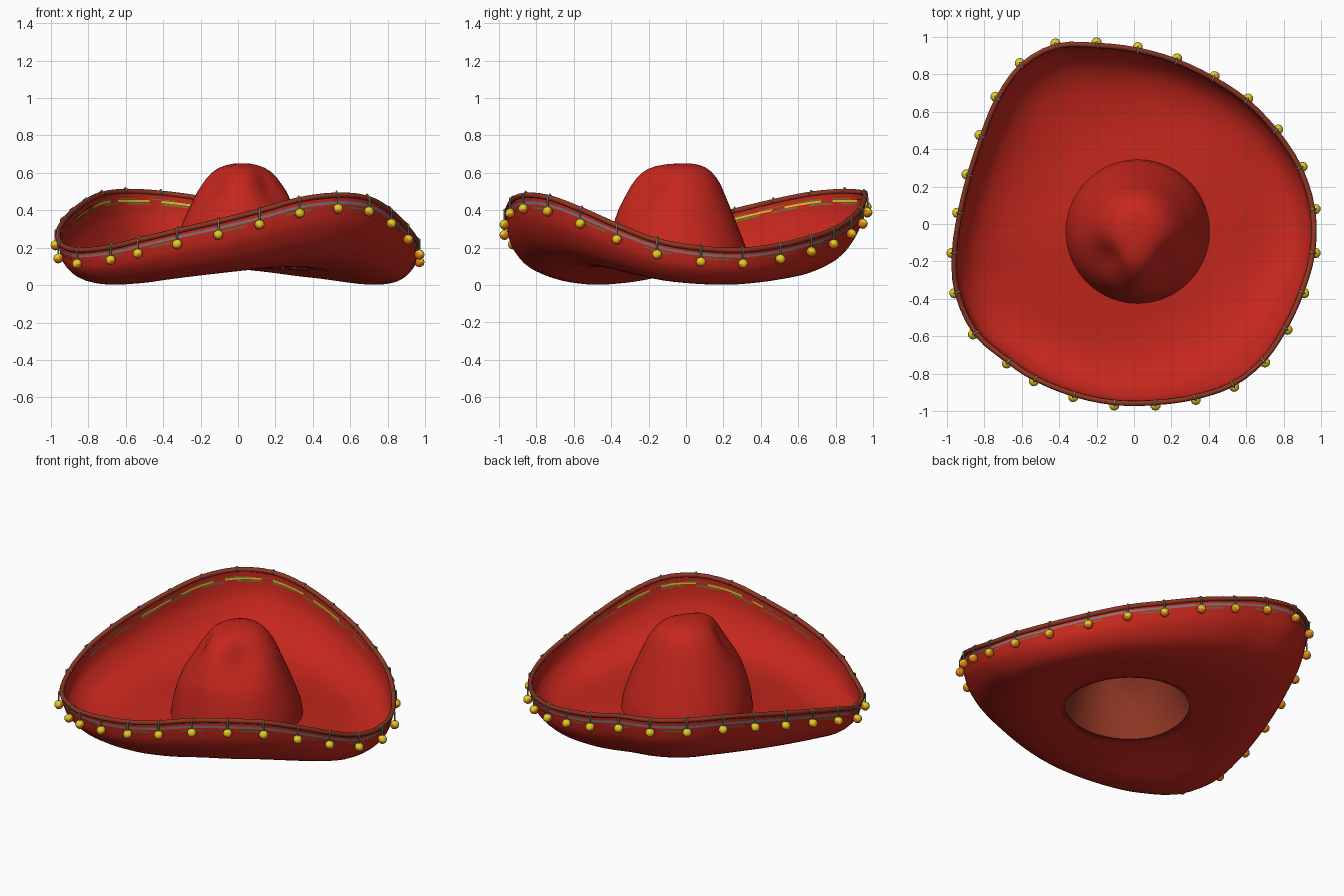
import bpy, bmesh, math
from mathutils import Vector

if "Cube" in bpy.data.objects:
    bpy.data.objects.remove(bpy.data.objects["Cube"])

def mat(name, r, g, b):
    m = bpy.data.materials.new(name)
    m.diffuse_color = (r, g, b, 1)
    m.use_nodes = True
    m.node_tree.nodes["Principled BSDF"].inputs["Base Color"].default_value = m.diffuse_color
    return m

RED = mat("red felt", 0.56, 0.020, 0.012)
BROWN = mat("brown trim", 0.27, 0.037, 0.017)
YELLOW = mat("yellow", 0.76, 0.60, 0.018)
ORANGE = mat("orange", 0.76, 0.21, 0.008)
OLIVE = mat("olive string", 0.27, 0.29, 0.18)
GREEN = mat("green stitch", 0.13, 0.20, 0.04)
GREY = mat("grey band", 0.21, 0.18, 0.19)

# Pompom centres around the brim, counter-clockwise from the right
POMS = [Vector(p) - Vector((0, 0, .007)) for p in [
    (.97, .08, .13), (.90, .305, .12), (.77, .505, .145), (.61, .67, .185), (.43, .79, .225),
    (.23, .885, .28), (.02, .945, .335), (-.20, .97, .395), (-.42, .965, .425), (-.61, .86, .435),
    (-.74, .68, .42), (-.825, .475, .38), (-.895, .265, .33), (-.945, .06, .28), (-.975, -.155, .22),
    (-.96, -.37, .15), (-.86, -.59, .12), (-.68, -.745, .14), (-.535, -.84, .175), (-.325, -.925, .225),
    (-.105, -.97, .275), (.115, -.97, .33), (.33, -.94, .39), (.535, -.87, .415), (.70, -.74, .40),
    (.82, -.565, .335), (.91, -.37, .25), (.97, -.155, .17)]]
N = len(POMS)
STEP = 3
CENTRE = Vector((0.02, -0.04, 0))

def spline(a, b, c, d, t):
    return 0.5 * (2 * b + (c - a) * t + (2 * a - 5 * b + 4 * c - d) * t * t
                  + (3 * b - a - 3 * c + d) * t ** 3)

def outward(p):
    return Vector((p.x, p.y, 0)).normalized()

# Smooth rim line through the pompom hanging points
RIMK = [p - outward(p) * 0.016 + Vector((0, 0, .073)) for p in POMS]
RIM = [spline(RIMK[i - 1], RIMK[i], RIMK[(i + 1) % N], RIMK[(i + 2) % N], j / STEP)
       for i in range(N) for j in range(STEP)]
M = len(RIM)
ANG = [math.atan2(p.y - CENTRE.y, p.x - CENTRE.x) for p in RIM]

# Brim section: (fraction outward, height at a low side, height at a high side)
SECTION = [(0, .085, .105), (.3, .047, .10), (.6, .004, .135), (.82, .013, .21),
           (.95, .067, .325), (.99, .125, .415), (1, None, None)]

def brim_point(i, u):
    """Point on the brim; u runs 0 at the crown to 1 at the rim."""
    r = RIM[i]
    k = max(0, min(1, (r.z - 0.185) / 0.31))
    base = CENTRE + Vector((math.cos(ANG[i]), math.sin(ANG[i]), 0)) * 0.362
    pts = [Vector((s, r.z if lo is None else lo + (hi - lo) * k, 0)) for s, lo, hi in SECTION]
    pts = [2 * pts[0] - pts[1]] + pts + [2 * pts[-1] - pts[-2]]
    f = min(u * 6, 5.9999)
    j = int(f)
    q = spline(*pts[j:j + 4], f - j)
    return Vector((base.x + (r.x - base.x) * q.x, base.y + (r.y - base.y) * q.x, q.y))

def finish(name, bm, mats):
    me = bpy.data.meshes.new(name)
    bm.to_mesh(me)
    bm.free()
    ob = bpy.data.objects.new(name, me)
    bpy.context.collection.objects.link(ob)
    for m in mats:
        me.materials.append(m)
    me.polygons.foreach_set("use_smooth", [True] * len(me.polygons))
    return ob

def loft(name, rings, mats, cap=False, keep=lambda i: True):
    bm = bmesh.new()
    vs = [[bm.verts.new(p) for p in ring] for ring in rings]
    n = len(vs[0])
    for a, b in zip(vs, vs[1:]):
        for i in range(n):
            if keep(i):
                j = (i + 1) % n
                bm.faces.new((a[i], a[j], b[j], b[i]))
    if cap:
        bm.faces.new(vs[-1])
    bmesh.ops.delete(bm, geom=[v for v in bm.verts if not v.link_faces], context='VERTS')
    return finish(name, bm, mats)

def thicken(ob, amount, offset, mat_offset=0):
    m = ob.modifiers.new("thickness", 'SOLIDIFY')
    m.thickness, m.offset, m.material_offset = amount, offset, mat_offset
    m.use_rim = False

# Brim
brim = loft("brim", [[brim_point(i, 1 - r / 24) for i in range(M)] for r in range(25)], [RED])
thicken(brim, 0.008, 1)

# Crown: (height, half width x, half width y, centre shift in y)
CROWN = [(.15, .375, .378, 0), (.2, .363, .365, -.005), (.25, .347, .352, -.01), (.3, .33, .337, -.015),
         (.35, .31, .322, -.019), (.4, .29, .304, -.022), (.45, .268, .284, -.022), (.5, .247, .263, -.022),
         (.54, .222, .245, -.021), (.575, .197, .222, -.02), (.605, .167, .195, -.018), (.628, .13, .16, -.014),
         (.642, .09, .12, -.008), (.65, .05, .07, 0), (.652, .012, .015, 0)]
DENTS = [Vector((-.16, -.21, .53)), Vector((.18, -.22, .53))]

def dented(p):
    inward = Vector((CENTRE.x - p.x, CENTRE.y - p.y, -0.08)).normalized()
    d = sum(math.exp(-(p - c).length_squared / (2 * 0.095 ** 2)) for c in DENTS)
    return p + inward * 0.06 * d

def ellipse(z, rx, ry, dy):
    return [CENTRE + Vector((math.cos(a) * rx, dy + math.sin(a) * ry, z)) for a in ANG]

crown_rings = [[Vector((p.x, p.y, brim_point(i, .025).z)) for i, p in enumerate(ellipse(0, .385, .385, 0))]]
crown_rings += [[dented(p) for p in ellipse(*row)] for row in CROWN]
crown = loft("crown", crown_rings, [RED, BROWN], cap=True)
thicken(crown, 0.008, -1, 1)

# Stitched stripes inside and outside the rim
def stripe(name, u0, u1, push, m, keep=lambda i: True):
    def ring(u):
        pts = [brim_point(i, u) for i in range(M)]
        return [p + outward(p) * push for p in pts]
    return loft(name, [ring(u0), ring((u0 + u1) / 2), ring(u1)], [m], keep=keep)

stripe("yellow_stitching", .89, .912, -.0115, YELLOW, lambda i: RIM[i].z > .38 and i % 4 != 0)
stripe("green_stitching_lower", .862, .882, -.0115, GREEN, lambda i: RIM[i].z > .30 and i % 3 != 0)
stripe("green_stitching_upper", .918, .93, -.0115, GREEN, lambda i: RIM[i].z > .30 and i % 3 != 1)
stripe("outer_band", .895, .93, .004, GREY)
stripe("outer_green_stitching", .85, .868, .004, GREEN, lambda i: i % 5 < 2)

# Tubes: rim binding and pompom strings
def tubes(name, paths, radius, m, closed):
    cu = bpy.data.curves.new(name, 'CURVE')
    cu.dimensions = '3D'
    cu.bevel_depth, cu.bevel_resolution, cu.use_fill_caps = radius, 2, True
    for path in paths:
        sp = cu.splines.new('POLY')
        sp.points.add(len(path) - 1)
        for pt, co in zip(sp.points, path):
            pt.co = (*co, 1)
        sp.use_cyclic_u = closed
        sp.use_smooth = True
    cu.materials.append(m)
    ob = bpy.data.objects.new(name, cu)
    bpy.context.collection.objects.link(ob)
    bpy.ops.object.select_all(action='DESELECT')
    ob.select_set(True)
    bpy.context.view_layer.objects.active = ob
    bpy.ops.object.convert(target='MESH')

tubes("rim_binding", [RIM], 0.0145, BROWN, True)
strings = []
for p, r in zip(POMS, RIMK):
    out = outward(p)
    strings.append([p, r + out * .018 + Vector((0, 0, .006)), r + Vector((0, 0, .019)), r - out * .016])
tubes("pompom_strings", strings, 0.005, OLIVE, False)

# Pompoms: yellow outside and on top, orange underneath and on the sides
bm = bmesh.new()
for p in POMS:
    out = outward(p)
    res = bmesh.ops.create_icosphere(bm, subdivisions=2, radius=0.0275)
    faces = {f for v in res["verts"] for f in v.link_faces}
    for f in faces:
        n = f.calc_center_median().normalized()
        f.material_index = 1 if n.dot(out) * 0.6 + n.z * 0.8 < 0.25 else 0
    bmesh.ops.translate(bm, vec=p, verts=res["verts"])
finish("pompoms", bm, [YELLOW, ORANGE])
